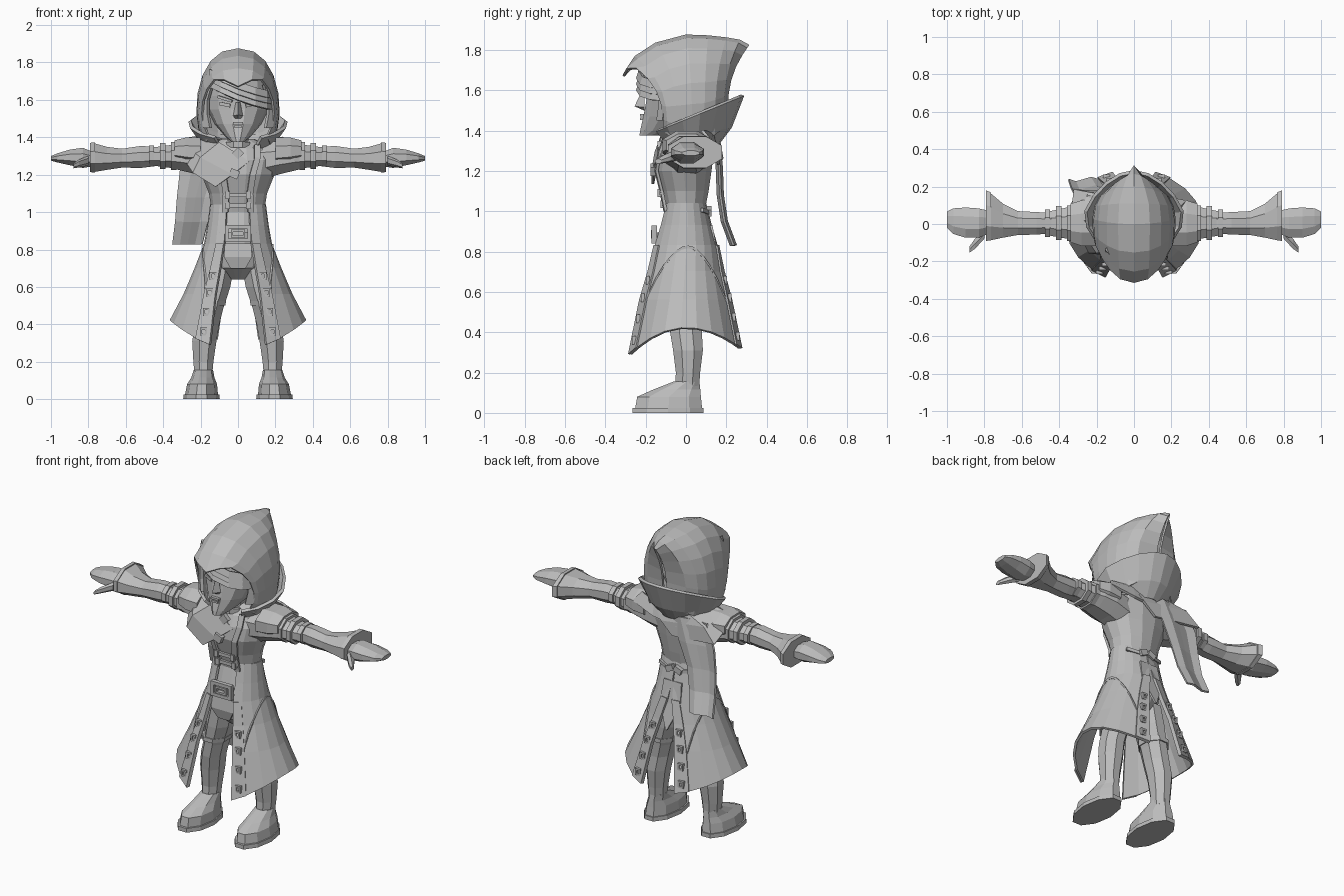
import bpy, bmesh, math
from math import sin, cos, pi, radians
from mathutils import Vector

cloth = bpy.data.materials.new("plain_grey")
cloth.diffuse_color = (0.5, 0.5, 0.5, 1)


def grid(name, rows, closed=False, caps=False, thick=0):
    """Skin a list of equal-length point rows."""
    bm = bmesh.new()
    vs = [[bm.verts.new(p) for p in r] for r in rows]
    n = len(rows[0])
    for a, b in zip(vs, vs[1:]):
        for i in range(n if closed else n - 1):
            j = (i + 1) % n
            bm.faces.new((a[i], a[j], b[j], b[i]))
    if caps:
        bm.faces.new(vs[0])
        bm.faces.new(vs[-1])
    bmesh.ops.remove_doubles(bm, verts=bm.verts, dist=0.0005)
    bmesh.ops.recalc_face_normals(bm, faces=bm.faces)
    me = bpy.data.meshes.new(name)
    bm.to_mesh(me)
    bm.free()
    me.materials.append(cloth)
    ob = bpy.data.objects.new(name, me)
    bpy.context.collection.objects.link(ob)
    if thick:
        m = ob.modifiers.new("thickness", 'SOLIDIFY')
        m.thickness, m.offset = thick, 0
    return ob


def loft_z(name, rings, n=12):
    """Rings: z, centre x, half width, front y, back y."""
    return grid(name, [[(cx + rx * sin(2 * pi * (i + .5) / n),
                         (yf + yb) / 2 + (yf - yb) / 2 * cos(2 * pi * (i + .5) / n), z) for i in range(n)]
                       for z, cx, rx, yf, yb in rings], True, True)


def loft_x(name, s, rings, n=8):
    """Rings: x, low y, high y, low z, high z."""
    return grid(name, [[(s * x, (a + b) / 2 + (b - a) / 2 * cos(2 * pi * (i + .5) / n) * 1.06,
                         (c + d) / 2 + (d - c) / 2 * sin(2 * pi * (i + .5) / n) * 1.06) for i in range(n)]
                       for x, a, b, c, d in rings], True, True)


def box(name, c, size, rot=(0, 0, 0)):
    x, y, z = (v / 2 for v in size)
    ob = grid(name, [[(-x, y0, -z), (x, y0, -z), (x, y0, z), (-x, y0, z)] for y0 in (-y, y)], True, True)
    ob.location, ob.rotation_euler = c, rot
    return ob


def frame(name, c, w, h, bar, depth):
    for k in (-1, 1):
        box(name + "_side", (c[0] + k * (w - bar) / 2, c[1], c[2]), (bar, depth, h))
        box(name + "_rail", (c[0], c[1], c[2] + k * (h - bar) / 2), (w, depth, bar))


# Torso and pelvis
loft_z("torso", [(.64, 0, .05, -.06, .06), (.70, 0, .12, -.13, .11), (.76, 0, .15, -.14, .13), (.85, 0, .155, -.14, .13),
                 (1.0, 0, .14, -.095, .095), (1.1, 0, .155, -.12, .115), (1.2, 0, .195, -.15, .13),
                 (1.28, 0, .22, -.14, .14), (1.34, 0, .20, -.11, .14), (1.39, 0, .09, -.07, .10)], 14)
loft_z("neck", [(1.30, 0, .065, -.10, .06), (1.45, 0, .06, -.11, .05)], 8)
loft_z("choker", [(1.345, 0, .075, -.12, .06), (1.375, 0, .075, -.12, .06)], 10)

# Long coat skirt, one half per side, split at front and back
LEVELS = [(1.04, .143, .10), (.93, .157, .13), (.83, .175, .162), (.70, .225, .195), (.56, .285, .24), (0, .36, .30)]


def coat_point(s, t, k, grow=0.0):
    z, rx, ry = LEVELS[k]
    if k == 5:
        z = .42 - (.155 if t < pi / 2 else .11) * cos(t) ** 2
    if t > pi / 2:
        ry *= .93
    return Vector((s * (rx + grow) * sin(t), -(ry + grow) * cos(t), z))


def coat_t(k, a):
    t1 = pi - (0, .02, .08, .2, .27, .31)[k]
    return .42 + (t1 - .42) * a


for s in (-1, 1):
    grid("coat_skirt", [[coat_point(s, coat_t(k, i / 9), k) for i in range(10)] for k in range(6)], thick=.014)
    for lo, hi in ((0, .10), (.90, 1)):
        grid("coat_trim", [[coat_point(s, coat_t(k, a), k, .009) for a in (lo, hi)] for k in range(2, 6)], thick=.012)
        # Square studs down the trim
        for j in range(4):
            f = .12 + .25 * j
            k, g = (3, f / .4) if f < .4 else (4, (f - .4) / .6)
            a = (lo + hi) / 2
            p = coat_point(s, coat_t(k, a), k, .014).lerp(coat_point(s, coat_t(k + 1, a), k + 1, .014), g)
            frame("stud", p, .036, .042, .011, .018)
    # Raised arched side seam over the hip
    arch = []
    for i in range(13):
        t, h = .62 + 2.0 * i / 12, 2 * sin(pi * i / 12) ** .7
        k = min(3, 4 - math.ceil(h) if h > 0.01 else 3)
        arch.append(coat_point(s, t, k + 1, .008).lerp(coat_point(s, t, k, .008), h - (3 - k)))
    grid("hip_seam", [arch, [p - Vector((0, 0, .014)) for p in arch]], thick=.012)
    # Coat lapel running up the chest
    grid("coat_lapel", [[(s * (x - .012), y, z), (s * (x + .02), y + .006, z)] for x, y, z in
                        ((.065, -.105, 1.0), (.06, -.125, 1.1), (.075, -.15, 1.2), (.10, -.135, 1.29), (.10, -.11, 1.36))],
         thick=.014)

    # Legs and boots
    loft_z("leg", [(.72, s * .09, .075, -.10, .10), (.6, s * .115, .08, -.10, .10), (.48, s * .145, .07, -.09, .09),
                   (.40, s * .165, .07, -.085, .085), (.31, s * .18, .07, -.07, .09), (.2, s * .185, .058, -.055, .075),
                   (.12, s * .185, .05, -.06, .07)], 8)
    loft_z("boot_sole", [(0, s * .195, .098, -.275, .095), (.025, s * .195, .095, -.275, .095)], 10)
    loft_z("boot", [(.025, s * .195, .088, -.26, .088), (.08, s * .192, .08, -.25, .082), (.115, s * .188, .062, -.17, .077),
                    (.155, s * .185, .052, -.065, .07)], 10)
    loft_z("knee_strap", [(.50, s * .145, .083, -.10, .10), (.525, s * .14, .083, -.10, .10)], 8)

    # Arms
    loft_x("sleeve", s, [(.12, -.10, .11, 1.17, 1.38), (.22, -.11, .12, 1.20, 1.38), (.30, -.10, .11, 1.22, 1.375),
                         (.36, -.08, .09, 1.235, 1.36), (.47, -.06, .065, 1.25, 1.345)])
    for x, r in ((.345, .092), (.405, .088), (.465, .07)):
        loft_x("sleeve_band", s, [(x - .017, -r, r + .01, 1.30 - r * .82, 1.30 + r * .82),
                                  (x + .012, -r, r + .01, 1.30 - r * .82, 1.30 + r * .82)])
    loft_x("shoulder_pad", s, [(.20, -.12, .13, 1.24, 1.40), (.28, -.12, .13, 1.25, 1.40), (.34, -.10, .11, 1.27, 1.385)])
    loft_x("gauntlet", s, [(.44, -.05, .06, 1.245, 1.35), (.52, -.058, .065, 1.235, 1.355), (.62, -.06, .07, 1.237, 1.34),
                           (.70, -.075, .11, 1.225, 1.35), (.77, -.09, .17, 1.213, 1.37)])
    loft_x("gauntlet_rim", s, [(.765, -.091, .172, 1.21, 1.375), (.79, -.093, .182, 1.212, 1.372)])
    loft_x("hand", s, [(.77, -.05, .07, 1.245, 1.32), (.83, -.075, .085, 1.235, 1.345), (.90, -.075, .09, 1.25, 1.335),
                       (.965, -.055, .085, 1.265, 1.315), (1.0, -.02, .068, 1.275, 1.30)])
    loft_x("thumb", s, [(.80, -.08, -.03, 1.25, 1.30), (.85, -.135, -.075, 1.24, 1.28), (.88, -.155, -.12, 1.235, 1.26)], 6)

# Wide collar rising to a point behind the head
collar = []
for rx, y0, ry, zf, zb in ((.13, .03, .13, 1.32, 1.34), (.20, .05, .17, 1.345, 1.42), (.262, .055, .225, 1.39, 1.575)):
    collar.append([(rx * sin(t) * (1 - .25 * max(0, -cos(t))), y0 - ry * cos(t), zf + (zb - zf) * (1 - cos(t)) / 2)
                   for t in [radians(28 + 304 * i / 14) for i in range(15)]])
grid("collar", collar, thick=.018)

# Pointed hood made of arches from brow to back peak: top y, top z, bottom y, bottom z, half width
hood = []
for yt, zt, yb, zb, w in ((-.31, 1.66, -.11, 1.40, .19), (-.25, 1.765, -.09, 1.38, .205), (-.15, 1.83, -.04, 1.35, .214),
                          (0, 1.87, .03, 1.34, .217), (.11, 1.866, .09, 1.35, .207), (.2, 1.856, .14, 1.38, .182),
                          (.265, 1.845, .18, 1.41, .13), (.31, 1.82, .20, 1.44, .012)):
    row = []
    for i in range(15):
        a = radians(-40 + 260 * i / 14)
        h = (sin(a) + .643) / 1.643
        z = zb + (zt - zb) * h
        if yt == -.31:  # front rim arches up beside a drooping beak
            z = 1.40 + .35 * h - (.08, .035, 0)[min(2, abs(i - 7))]
        x = math.copysign(abs(cos(a)) ** .85, cos(a)) * w
        if yt > .1:     # pinch the crown toward the peak
            x *= 1 - (yt - .1) * 2.5 * h ** 4
        row.append((x, yb + (yt - yb) * h ** 3, z))
    hood.append(row)
grid("hood", hood, thick=.012)

# Head and facial features
loft_z("head", [(1.375, 0, .035, -.232, -.12), (1.40, 0, .065, -.23, .0), (1.47, 0, .125, -.215, .1), (1.55, 0, .165, -.20, .12),
                (1.62, 0, .17, -.20, .12), (1.70, 0, .165, -.19, .12), (1.77, 0, .11, -.14, .1)], 14)
grid("nose", [[(-.012, -.205, 1.585), (0, -.222, 1.59), (.012, -.205, 1.585)],
              [(-.026, -.205, 1.515), (0, -.255, 1.52), (.026, -.205, 1.515)],
              [(-.015, -.205, 1.50), (0, -.21, 1.50), (.015, -.205, 1.50)]])
box("upper_lip", (0, -.218, 1.475), (.055, .02, .012))
box("lower_lip", (0, -.218, 1.458), (.042, .022, .012))
for s in (-1, 1):
    box("eye", (s * .07, -.188, 1.575), (.06, .01, .018), (0, s * -.2, s * .3))
    box("eyebrow", (s * .07, -.19, 1.605), (.085, .02, .014), (0, s * -.3, s * .3))
    # Side locks hanging inside the hood
    grid("side_lock", [[(s * (x - .02), y - .01, z), (s * (x + .015), y + .02, z)] for x, y, z in
                       ((.155, -.14, 1.68), (.178, -.12, 1.6), (.178, -.12, 1.52), (.165, -.13, 1.45))], thick=.02)
# Swept fringe across the brow
for d in range(3):
    grid("fringe", [[(x, y, z - d * .03 + .02), (x, y - .012, z - d * .03 - .018)] for x, y, z in
                    ((-.15, -.13, 1.745), (-.09, -.2, 1.715), (0, -.228, 1.675), (.09, -.21, 1.645), (.15, -.165, 1.63),
                     (.178, -.11, 1.625))], thick=.016)

# Half cape: mantle over one shoulder, yoke across the back and a hanging panel
grid("mantle", [[(.06, -.13, 1.27), (-.10, -.12, 1.37), (-.17, .02, 1.41), (-.08, .13, 1.39), (.12, .13, 1.38)],
                [(-.03, -.165, 1.20), (-.20, -.15, 1.29), (-.31, .02, 1.385), (-.24, .165, 1.34), (.06, .155, 1.30)],
                [(-.12, -.165, 1.135), (-.24, -.15, 1.21), (-.335, .03, 1.355), (-.32, .18, 1.26), (-.02, .16, 1.23)]], thick=.014)
grid("back_yoke", [[(-.06, .13, 1.385), (.12, .13, 1.385), (.24, .08, 1.40)],
                   [(-.06, .16, 1.29), (.12, .15, 1.31), (.28, .12, 1.35)]], thick=.014)
grid("hanging_cape", [[(x0 + (x1 - x0) * i / 4, y + .012 * sin(i * 1.6), z) for i in range(5)] for x0, x1, y, z in
                      ((-.02, -.25, .15, 1.36), (-.07, -.31, .165, 1.22), (-.13, -.325, .17, 1.08),
                       (-.16, -.335, .19, .95), (-.19, -.35, .235, .83))], thick=.012)

# Belt, buckle, chest clasps and brooch
loft_z("belt", [(.845, 0, .163, -.155, .135), (.895, 0, .16, -.15, .13)], 14)
frame("buckle", (0, -.157, .885), .14, .09, .02, .026)
frame("buckle_pin", (0, -.16, .885), .075, .042, .012, .026)
grid("trouser_flap", [[(-.07, -.14, .83), (.07, -.14, .83)], [(-.075, -.15, .76), (.075, -.15, .76)],
                      [(-.04, -.135, .70), (.04, -.135, .70)]], thick=.015)
for z, y in ((1.09, -.122), (1.035, -.108)):
    box("chest_clasp", (0, y, z), (.15, .02, .02))
    for s in (-1, 1):
        box("clasp_end", (s * .055, y - .006, z), (.025, .025, .038))
box("chest_badge", (-.02, -.16, 1.205), (.05, .03, .045), (0, .4, 0))
box("brooch", (0, -.13, 1.315), (.045, .025, .045), (0, pi / 4, 0))
# Knot at the back of the waist and short coat tail
for s in (-1, 1):
    box("sash_knot", (s * .028, .112, 1.0), (.05, .03, .035), (0, s * .4, 0))
    box("sash_strand", (s * .085, .094, 1.0), (.08, .014, .02), (0, s * -.15, s * -.35))
grid("coat_tail", [[(-.06, .125, .93), (.06, .125, .93)], [(-.07, .15, .8), (.07, .15, .8)], [(-.004, .19, .65), (.004, .19, .65)]],
     thick=.012)
